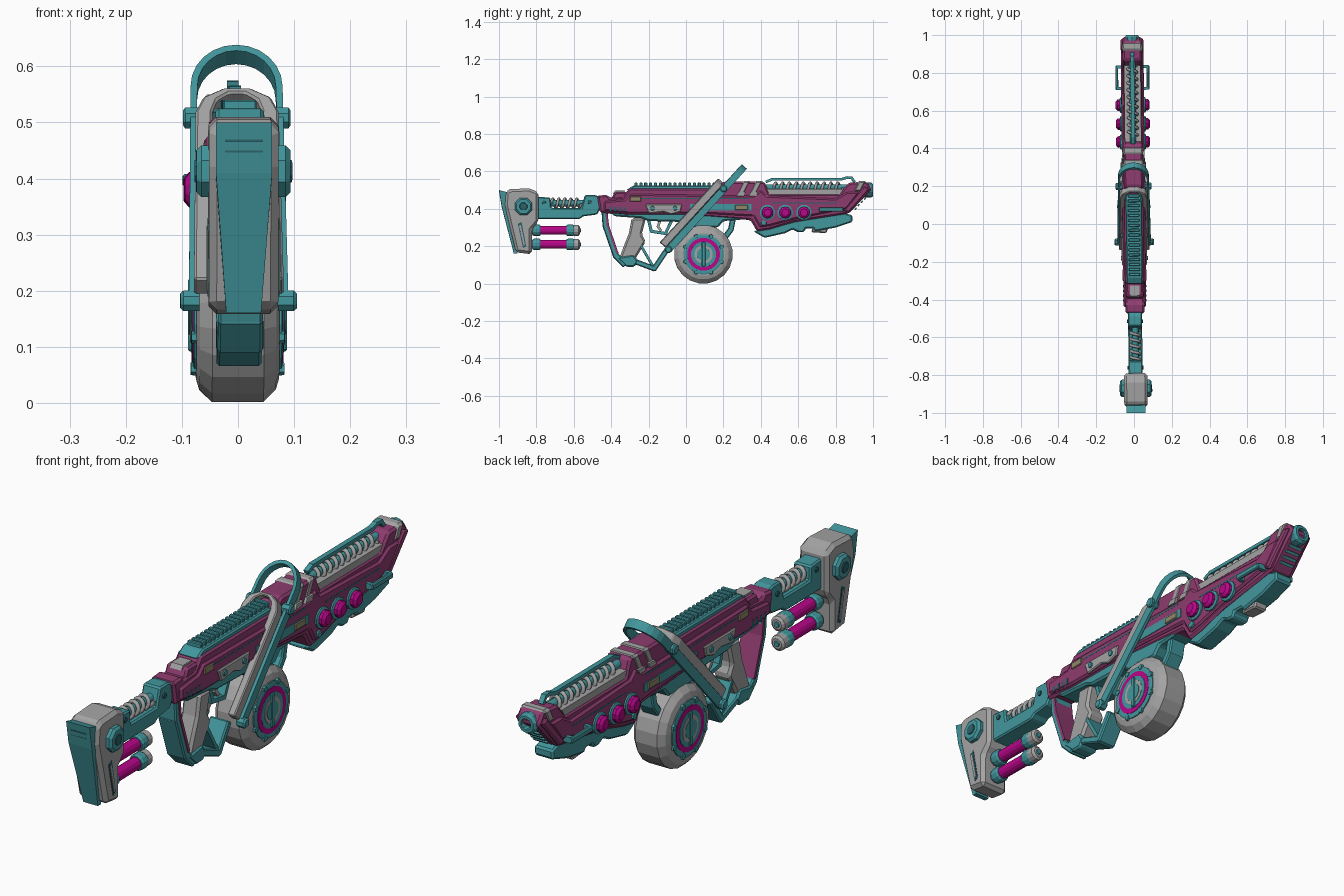
import bpy, bmesh, math
from mathutils import Vector

cube = bpy.data.objects.get("Cube")
if cube:
    bpy.data.objects.remove(cube, do_unlink=True)

YAW = 0.011  # the whole model sits turned by a hair


def material(name, rgb):
    m = bpy.data.materials.new(name)
    m.use_nodes = True
    m.diffuse_color = (*rgb, 1)
    m.node_tree.nodes["Principled BSDF"].inputs["Base Color"].default_value = (*rgb, 1)
    return m


PLUM = material("plum", (.27, .045, .16))
TEAL = material("teal", (.055, .31, .34))
GRAY = material("gray", (.37, .37, .37))
HOT = material("hot magenta", (.48, .002, .25))
TAN = material("tan", (.28, .24, .14))
DARK = material("dark teal", (.025, .12, .14))


def finish(name, bm, mat, bevel=0):
    bmesh.ops.recalc_face_normals(bm, faces=bm.faces[:])
    me = bpy.data.meshes.new(name)
    bm.to_mesh(me)
    bm.free()
    me.materials.append(mat)
    ob = bpy.data.objects.new(name, me)
    bpy.context.collection.objects.link(ob)
    ob.rotation_euler.z = YAW
    if bevel:
        mod = ob.modifiers.new("Bevel", 'BEVEL')
        mod.width, mod.segments, mod.limit_method = bevel, 1, 'ANGLE'
    return ob


def side(u, v, w):
    return Vector((w, u, v))


def add_prism(bm, pts, a, b, place=side):
    lo = [bm.verts.new(place(u, v, a)) for u, v in pts]
    hi = [bm.verts.new(place(u, v, b)) for u, v in pts]
    bm.faces.new(lo)
    bm.faces.new(hi)
    for i in range(len(pts)):
        j = (i + 1) % len(pts)
        bm.faces.new((lo[i], lo[j], hi[j], hi[i]))


def slab(name, mat, pts, hx, bevel=0, inner=None):
    """Side outline extruded across x, or a mirrored pair of plates if inner is given."""
    bm = bmesh.new()
    if inner is None:
        add_prism(bm, pts, -hx, hx)
    else:
        for s in (1, -1):
            add_prism(bm, pts, s * inner, s * hx)
    return finish(name, bm, mat, bevel)


def rect(y0, y1, z0, z1, lean=0):
    return [(y0, z0), (y1, z0), (y1 + lean, z1), (y0 + lean, z1)]


def strip(name, mat, path, width, hx, bevel=0):
    """Bar of constant width following a side-view path."""
    bm = bmesh.new()
    for p, q in zip(path, path[1:]):
        p, q = Vector(p), Vector(q)
        d = (q - p).normalized() * width / 2
        n = Vector((-d.y, d.x))
        p, q = p - d * .6, q + d * .6
        add_prism(bm, [p + n, q + n, q - n, p - n], -hx, hx)
    return finish(name, bm, mat, bevel)


def lathe(name, mat, profile, centres, axis='Y', n=12, mirror=False):
    """Spin (distance, radius) profiles about x or y through (y, z) centres."""
    bm = bmesh.new()
    for cy, cz in centres:
        for s in ((1, -1) if mirror else (1,)):
            rings = []
            for t, r in profile:
                ring = []
                for k in range(n):
                    a = math.tau * (k + .5) / n
                    c, h = r * math.cos(a), r * math.sin(a)
                    ring.append(bm.verts.new((s * t, cy + c, cz + h) if axis == 'X'
                                             else (c, cy + t, cz + h)))
                rings.append(ring)
            for A, B in zip(rings, rings[1:]):
                for k in range(n):
                    m = (k + 1) % n
                    bm.faces.new((A[k], A[m], B[m], B[k]))
            bm.faces.new(rings[0])
            bm.faces.new(rings[-1])
    return finish(name, bm, mat)


def coil(name, y0, y1, z, r, turns, wire):
    cu = bpy.data.curves.new(name, 'CURVE')
    cu.dimensions, cu.bevel_depth, cu.bevel_resolution = '3D', wire, 1
    sp = cu.splines.new('POLY')
    n = turns * 12
    sp.points.add(n)
    for i, p in enumerate(sp.points):
        a = math.tau * i / 12
        p.co = (r * math.cos(a), y0 + (y1 - y0) * i / n, z + r * math.sin(a), 1)
    cu.materials.append(GRAY)
    ob = bpy.data.objects.new(name, cu)
    bpy.context.collection.objects.link(ob)
    ob.rotation_euler.z = YAW


# Stock with tapered butt pad
slab("stock", GRAY, [(-.965, .49), (-.94, .505), (-.84, .51), (-.79, .49), (-.79, .33),
                     (-.825, .29), (-.825, .157), (-.91, .168), (-.97, .42)], .062, .014)
pad = slab("butt_pad", TEAL, [(-1, .5), (-.96, .49), (-.955, .4), (-.9, .16),
                              (-.92, .16), (-.985, .41)], .05)
for v in pad.data.vertices:
    v.co.x *= .62 + .38 * min(1, max(0, (v.co.z - .16) / .2))
for i in range(3):
    slab("pad_groove", DARK, rect(-.997 + i * .005, -.98, .466 - i * .02, .47 - i * .02), .034)
lathe("stock_knob", TEAL, [(.05, .05), (.075, .05), (.084, .04)], [(-.87, .413)], 'X', 8, True)
lathe("stock_knob_core", DARK, [(.08, .025), (.087, .02)], [(-.87, .413)], 'X', 8, True)
slab("stock_slot", DARK, [(-.9, .32), (-.88, .33), (-.855, .2), (-.872, .19)], .064, 0, .058)
slab("stock_slot_insert", GRAY, [(-.894, .31), (-.884, .315), (-.862, .21), (-.868, .2)], .066, 0, .06)

# Twin pistons below the buffer
for z in (.285, .21):
    lathe("piston_rod", HOT, [(-.83, .024), (-.58, .024)], [(0, z)])
    for y in (-.82, -.64):
        lathe("piston_collar", TEAL, [(y, .028), (y + .01, .032), (y + .035, .032), (y + .042, .027)], [(0, z)])
    lathe("piston_cap", GRAY, [(-.6, .03), (-.575, .03), (-.567, .02)], [(0, z)])
    lathe("piston_tip", TEAL, [(-.57, .012), (-.562, .01)], [(0, z)])

# Buffer tube with spring
slab("buffer_frame", TEAL, [(-.8, .345), (-.57, .345), (-.55, .36), (-.475, .37), (-.46, .4), (-.46, .465),
                            (-.49, .475), (-.54, .475), (-.56, .405), (-.72, .405), (-.725, .46), (-.8, .465)], .037, .006)
lathe("buffer_rod", TEAL, [(-.75, .018), (-.53, .018)], [(0, .43)])
coil("buffer_spring", -.72, -.56, .43, .024, 5, .008)
lathe("buffer_bolt", DARK, [(.03, .012), (.042, .01)], [(-.515, .435), (-.76, .435)], 'X', 8, True)

# Main body
slab("receiver", PLUM, [(-.46, .38), (-.475, .47), (-.42, .475), (-.41, .46), (-.34, .465), (-.3, .51), (.16, .51),
                        (.2, .545), (.42, .545), (.445, .48), (.82, .48), (.87, .54), (.965, .545),
                        (.995, .505), (.87, .375), (.58, .33), (.445, .29), (.38, .28), (.345, .34),
                        (0, .365), (-.32, .365)], .05, .012)
slab("side_band", PLUM, [(-.44, .39), (-.44, .44), (-.33, .45), (-.3, .48), (.36, .47), (.4, .5), (.43, .47), (.8, .455),
                         (.86, .49), (.93, .49), (.86, .4), (.58, .345), (.45, .31), (.395, .3),
                         (.36, .36), (.1, .375), (-.3, .375)], .06, .008)
slab("band_groove", DARK, rect(-.28, .34, .452, .458), .0605, 0, .058)
slab("body_groove", DARK, rect(.46, .8, .428, .434), .0605, 0, .058)
slab("rear_block", PLUM, rect(-.4, -.31, .45, .49, .02), .045, .008)
slab("rear_cap", GRAY, rect(-.39, -.335, .48, .497, .01), .025)
for i in range(4):
    slab("rear_vent", DARK, rect(-.41 + i * .025, -.398 + i * .025, .385, .41), .0615, 0, .058)

# Side plates and fittings
slab("bolt_plate", GRAY, [(-.22, .425), (-.02, .425), (-.03, .385), (-.08, .37), (-.12, .385), (-.2, .375)], .067, .004, .055)
lathe("plate_bolt", TEAL, [(.06, .014), (.072, .011)], [(-.18, .403), (-.06, .403)], 'X', 8, True)
slab("tan_panel", TAN, rect(-.3, -.24, .438, .466), .064, .003, .055)
slab("side_stripe", TEAL, rect(.02, .35, .39, .425), .063, 0, .055)
slab("front_tan_panel", TAN, rect(.26, .33, .394, .421), .067, .003, .055)
for y in (.27, .335):
    slab("slanted_stripe", GRAY, rect(y, y + .04, .478, .549, .035), .053, .008)
    slab("stripe_foot", GRAY, rect(y, y + .04, .47, .49, .01), .0605, 0, .045)

# Top rail
slab("rail_base", TEAL, [(-.32, .5), (-.28, .525), (.14, .525), (.18, .5)], .043, .006)
for i in range(17):
    slab("rail_tooth", TEAL, rect(-.275 + i * .026, -.259 + i * .026, .52, .54), .03, .003)

# Fore-end coil bay
slab("coil_bed", GRAY, [(.45, .475), (.82, .475), (.84, .505), (.43, .505)], .044)
lathe("coil_rod", TEAL, [(.42, .017), (.88, .017)], [(0, .515)])
coil("barrel_coil", .47, .84, .515, .024, 10, .008)
strip("top_bar", TEAL, [(.43, .545), (.46, .558), (.83, .558), (.86, .567), (.885, .567), (.9, .545)], .014, .01)

# Power domes and side handle
spots = [(.435, .38), (.53, .38), (.63, .38)]
lathe("dome_ring", TEAL, [(.055, .042), (.066, .042), (.069, .035)], spots, 'X', 12, True)
lathe("dome", HOT, [(.06, .032), (.08, .032), (.09, .02)], spots, 'X', 10, True)
slab("side_handle", TEAL, rect(.71, .84, .385, .408), .09, .004, .075)
for y in (.71, .825):
    slab("handle_post", TEAL, rect(y, y + .015, .385, .408), .08, 0, .05)
lathe("body_bolt", TEAL, [(.055, .016), (.067, .013)], [(.415, .325)], 'X', 8, True)

# Muzzle
slab("muzzle_band", GRAY, [(.89, .49), (.935, .49), (.965, .55), (.92, .55)], .054, .01)
slab("muzzle_cheek", PLUM, [(.84, .39), (.95, .52), (.985, .51), (.87, .38)], .06, .006)
lathe("muzzle_ring", TEAL, [(.93, .04), (.99, .04), (1, .033), (1, .022), (.96, .02)], [(0, .5)], 'Y', 10)
for i in range(4):
    y, z = .9 + i * .017, .4 + i * .0177
    slab("muzzle_vent", TEAL, [(y, z), (y + .008, z + .008), (y + .013, z + .003), (y + .005, z - .005)], .03)

# Under-rail
slab("under_rail", TEAL, [(.36, .28), (.42, .245), (.53, .27), (.57, .29), (.6, .275), (.63, .275), (.64, .295),
                          (.68, .295), (.69, .28), (.8, .3), (.89, .33), (.89, .365), (.84, .38), (.58, .335), (.44, .3)], .04, .007)
slab("under_block", GRAY, [(.67, .275), (.75, .27), (.765, .31), (.68, .31)], .03, .006)

# Lower receiver, trigger and grip
slab("lower_receiver", TEAL, [(-.41, .385), (.34, .385), (.33, .345), (.2, .335), (.17, .3), (.02, .3), (-.02, .33),
                              (-.2, .335), (-.24, .35), (-.38, .36)], .046, .008)
strip("trigger_guard", TEAL, [(-.2, .34), (-.185, .28), (-.11, .268), (-.08, .33)], .016, .02)
strip("trigger", GRAY, [(-.14, .335), (-.15, .305), (-.135, .285)], .014, .01)
slab("grip", GRAY, [(-.29, .35), (-.215, .35), (-.237, .264), (-.216, .225), (-.285, .11),
                    (-.355, .14), (-.325, .22), (-.305, .27)], .036, .01)
slab("grip_foot", TEAL, [(-.375, .14), (-.28, .155), (-.255, .12), (-.275, .09), (-.32, .09)], .042, .008)
strip("rear_frame", TEAL, [(-.435, .38), (-.43, .31), (-.375, .15), (-.33, .105)], .032, .04, .005)
strip("frame_inlay", PLUM, [(-.425, .37), (-.418, .31), (-.368, .165)], .012, .043)
strip("bottom_brace", TEAL, [(-.29, .125), (-.17, .08), (-.11, .17)], .028, .04, .005)
strip("grip_brace", TEAL, [(-.245, .21), (-.175, .09)], .014, .035)

# Tilted carry arch: gray inner yoke and teal outer strap
D, N = Vector((0, .674, .739)), Vector((0, -.739, .674))
FOOT = Vector((0, -.095, .18))


def arch(name, mat, a, length, rise, thick, offset, width, steps, bevel):
    outer, inner = [(a * 1.08, 0)], [(a * 1.08 - thick, 0)]
    for i in range(steps + 1):
        t = math.pi * i / steps
        outer.append((a * math.cos(t), length - rise + rise * math.sin(t)))
        inner.append(((a - thick) * math.cos(t), length - rise + (rise - .014) * math.sin(t)))
    outer.append((-a * 1.08, 0))
    inner.append((-a * 1.08 + thick, 0))
    bm = bmesh.new()
    add_prism(bm, outer + inner[::-1], offset - width / 2, offset + width / 2,
              lambda u, v, w: FOOT + D * v + N * w + Vector((u, 0, 0)))
    finish(name, bm, mat, bevel)


arch("carry_yoke", GRAY, .074, .466, .06, .03, .04, .042, 5, .004)
arch("carry_strap", TEAL, .082, .604, .1, .012, 0, .036, 12, 0)
lathe("strap_pin", TEAL, [(.07, .02), (.098, .02), (.104, .014)], [(-.095, .182)], 'X', 8, True)
lathe("strap_upper_pin", TEAL, [(.06, .02), (.092, .02), (.096, .014)], [(.2, .508)], 'X', 8, True)

# Drum magazine
hub = [(.093, .157)]
lathe("drum", GRAY, [(-.074, .115), (-.068, .135), (-.046, .157), (.046, .157), (.068, .135), (.074, .115)], hub, 'X', 20)
lathe("drum_ring", TEAL, [(.06, .108), (.078, .108), (.08, .1)], hub, 'X', 20, True)
lathe("drum_glow", HOT, [(.06, .088), (.0815, .088)], hub, 'X', 20, True)
lathe("drum_inner_ring", TEAL, [(.06, .07), (.083, .068)], hub, 'X', 16, True)
lathe("drum_disc", GRAY, [(.06, .05), (.0845, .05)], hub, 'X', 16, True)
lathe("drum_hub", TEAL, [(.06, .038), (.086, .036)], hub, 'X', 12, True)
slab("drum_latch", TEAL, rect(.083, .103, .092, .222), .088, .003, .075)
lathe("drum_stud", TEAL, [(.065, .013), (.083, .011)],
      [(.093 + .104 * math.cos(k * math.pi / 4 + .39), .157 + .104 * math.sin(k * math.pi / 4 + .39)) for k in range(8)],
      'X', 6, True)
strip("drum_arm", TEAL, [(.25, .34), (.24, .29), (.21, .25)], .03, .035, .005)
